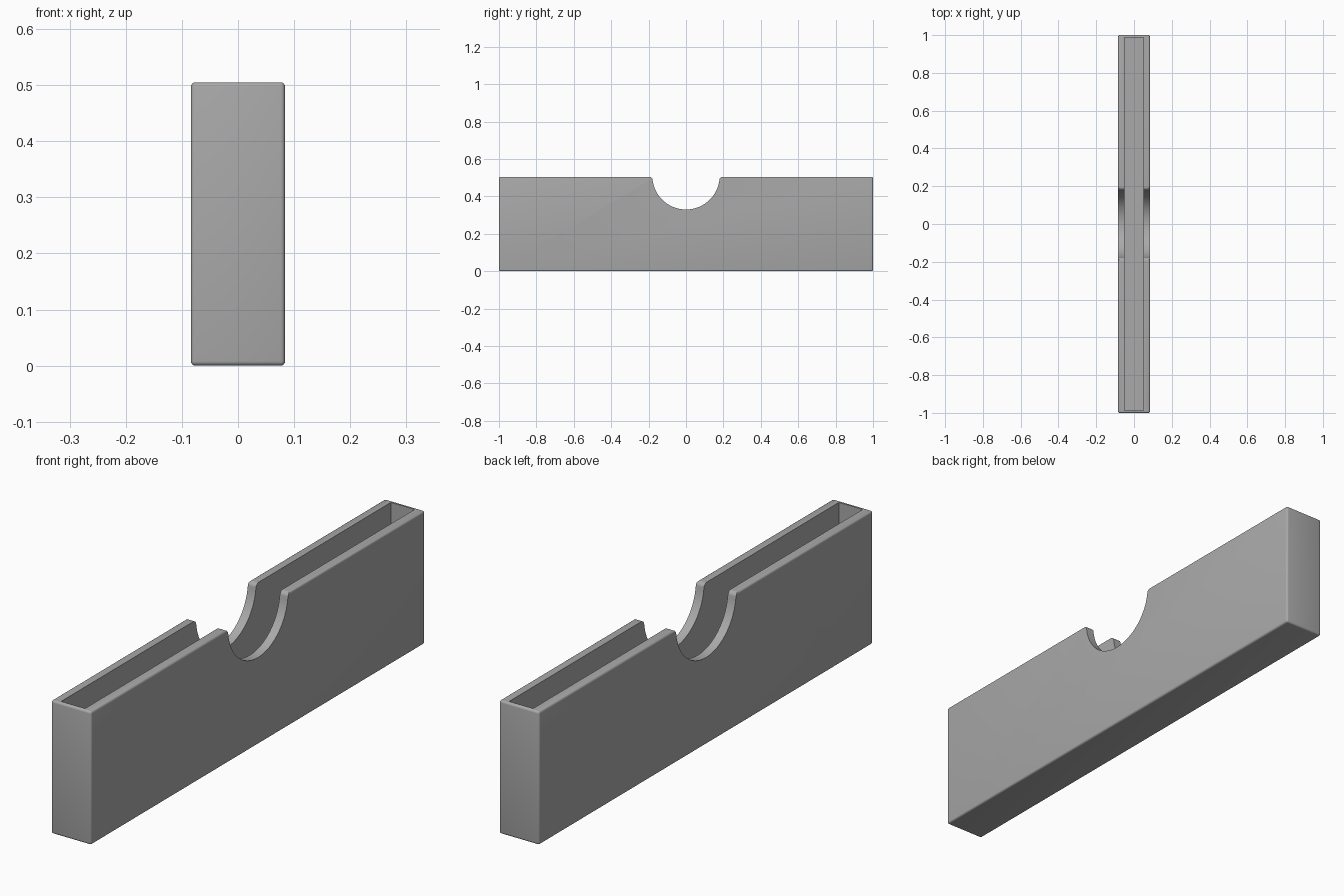
import bpy, bmesh, math

if "Cube" in bpy.data.objects:
    bpy.data.objects.remove(bpy.data.objects["Cube"])

W, L, H = 0.168, 2.0, 0.505        # outer size
CAV_W, CAV_L, FLOOR = 0.10, 1.974, 0.02
EDGE = 0.008                       # outer edge rounding
R, CZ, F = 0.18, 0.51, 0.018       # notch radius, notch centre height, lip fillet


def make_object(name, bm):
    bmesh.ops.recalc_face_normals(bm, faces=bm.faces)
    mesh = bpy.data.meshes.new(name)
    bm.to_mesh(mesh)
    bm.free()
    ob = bpy.data.objects.new(name, mesh)
    bpy.context.collection.objects.link(ob)
    return ob


def box(name, sx, sy, z0, z1, bevel=0):
    bm = bmesh.new()
    bmesh.ops.create_cube(bm, size=1)
    for v in bm.verts:
        v.co = (v.co.x * sx, v.co.y * sy, z0 + (v.co.z + 0.5) * (z1 - z0))
    if bevel:
        bmesh.ops.bevel(bm, geom=bm.edges[:], offset=bevel, segments=4,
                        profile=0.5, affect='EDGES')
    return make_object(name, bm)


def notch_profile():
    # Right half: bottom of the arc up to the fillet, then over the lip
    fz = H - F
    fy = math.sqrt((R + F) ** 2 - (fz - CZ) ** 2)
    end = math.atan2(fz - CZ, fy)
    half = []
    for i in range(25):
        a = -math.pi / 2 + (end + math.pi / 2) * i / 24
        half.append((R * math.cos(a), CZ + R * math.sin(a)))
    for i in range(1, 9):
        a = math.pi + end + (math.pi / 2 - math.pi - end) * i / 8
        half.append((fy + F * math.cos(a), fz + F * math.sin(a)))
    half.append((fy, H + 0.1))
    return half + [(-y, z) for y, z in reversed(half[1:])]


def prism(name, profile, half_width):
    bm = bmesh.new()
    face = bm.faces.new([bm.verts.new((-half_width, y, z)) for y, z in profile])
    ext = bmesh.ops.extrude_face_region(bm, geom=[face])
    verts = [g for g in ext['geom'] if isinstance(g, bmesh.types.BMVert)]
    bmesh.ops.translate(bm, verts=verts, vec=(2 * half_width, 0, 0))
    return make_object(name, bm)


# Open tray: rounded block, hollowed, with a thumb notch through both walls
tray = box("sleeve_tray", W, L, 0, H, EDGE)
cutters = [box("cavity_cutter", CAV_W, CAV_L, FLOOR, H + 0.2),
           prism("notch_cutter", notch_profile(), 0.2)]
bpy.context.view_layer.objects.active = tray
tray.select_set(True)
for c in cutters:
    c.hide_render = True
    m = tray.modifiers.new(c.name, 'BOOLEAN')
    m.operation, m.solver, m.object = 'DIFFERENCE', 'EXACT', c
    bpy.ops.object.modifier_apply(modifier=m.name)
    bpy.data.objects.remove(c)

mat = bpy.data.materials.new("grey_plastic")
mat.diffuse_color = (0.4, 0.4, 0.4, 1)
mat.use_nodes = True
mat.node_tree.nodes["Principled BSDF"].inputs["Base Color"].default_value = mat.diffuse_color
tray.data.materials.clear()
tray.data.materials.append(mat)
for p in tray.data.polygons:
    p.material_index = 0
bpy.ops.object.shade_smooth_by_angle(angle=math.radians(30))
